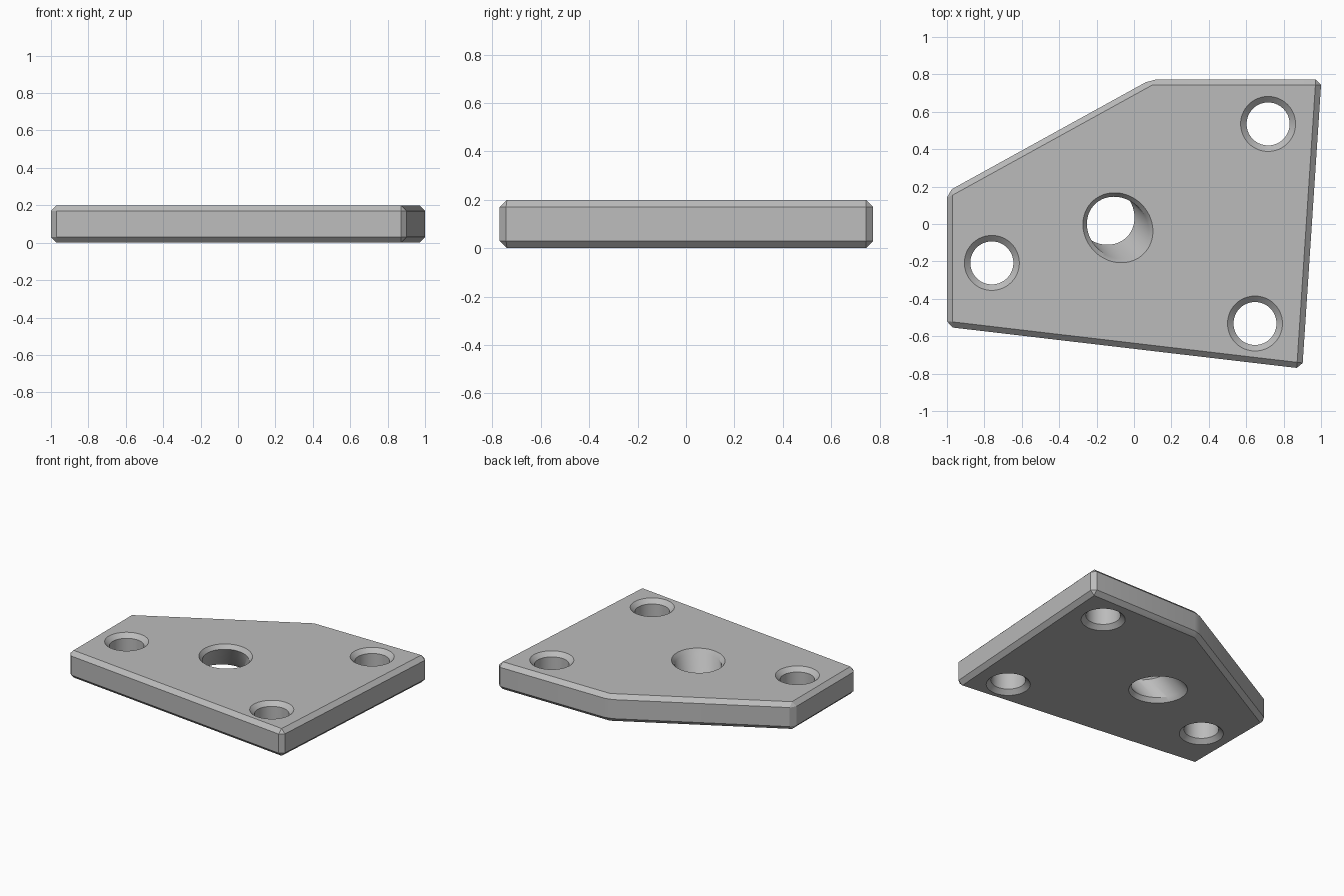
import bpy, bmesh, math
from mathutils import Vector

cube = bpy.data.objects.get("Cube")
if cube:
    bpy.data.objects.remove(cube, do_unlink=True)

THICK = 0.2
CHAMFER = 0.03
SIDES = 64

grey = bpy.data.materials.new("plain grey")
grey.use_nodes = True
colour = (0.5, 0.5, 0.5, 1)
grey.diffuse_color = colour
grey.node_tree.nodes["Principled BSDF"].inputs["Base Color"].default_value = colour


def make_object(name, bm):
    bmesh.ops.recalc_face_normals(bm, faces=bm.faces[:])
    mesh = bpy.data.meshes.new(name)
    bm.to_mesh(mesh)
    bm.free()
    mesh.materials.append(grey)
    obj = bpy.data.objects.new(name, mesh)
    bpy.context.collection.objects.link(obj)
    return obj


def hole_cutter(name, top, bottom, inner, outer, turn=0):
    """Lofted hole between two centres, flared at both ends; radii are (long, short)."""
    bm = bmesh.new()
    inner, outer = Vector(inner), Vector(outer)
    wide = outer * 2 - inner    # flare carried on past the surface
    levels = [(-CHAMFER, bottom, wide), (CHAMFER, bottom, inner),
              (THICK - CHAMFER, top, inner), (THICK + CHAMFER, top, wide)]
    rings = []
    for z, (cx, cy), (a, b) in levels:
        ring = []
        for i in range(SIDES):
            t = math.tau * i / SIDES
            u, v = a * math.cos(t), b * math.sin(t)
            x = cx + u * math.cos(turn) - v * math.sin(turn)
            y = cy + u * math.sin(turn) + v * math.cos(turn)
            ring.append(bm.verts.new((x, y, z)))
        rings.append(ring)
    for low, high in zip(rings, rings[1:]):
        for i in range(SIDES):
            j = (i + 1) % SIDES
            bm.faces.new((low[i], low[j], high[j], high[i]))
    bm.faces.new(rings[0][::-1])
    bm.faces.new(rings[-1])
    obj = make_object(name, bm)
    obj.hide_render = True
    return obj


# Plate: five-sided outline, extruded and chamfered on every edge
outline = [(-1, -0.55), (0.9, -0.773), (1.002, 0.773), (0.09, 0.773), (-1, 0.172)]
bm = bmesh.new()
base = bm.faces.new([bm.verts.new((x, y, 0)) for x, y in outline])
grown = bmesh.ops.extrude_face_region(bm, geom=[base])
bmesh.ops.translate(bm, vec=(0, 0, THICK),
                    verts=[v for v in grown["geom"] if isinstance(v, bmesh.types.BMVert)])
bmesh.ops.recalc_face_normals(bm, faces=bm.faces[:])
bmesh.ops.bevel(bm, geom=bm.edges[:], offset=CHAMFER, offset_type='OFFSET',
                segments=1, affect='EDGES', profile=0.5)
plate = make_object("mounting_plate", bm)

# Three straight countersunk holes and one slanted hole
cutters = [hole_cutter("bolt_hole_cutter", c, c, (0.115, 0.115), (0.147, 0.147))
           for c in [(0.717, 0.535), (-0.76, -0.208), (0.647, -0.532)]]
cutters.append(hole_cutter("slanted_hole_cutter", (-0.086, -0.02), (-0.163, 0.055),
                           (0.176, 0.155), (0.196, 0.178), -math.pi / 4))
for cutter in cutters:
    mod = plate.modifiers.new(cutter.name, 'BOOLEAN')
    mod.operation = 'DIFFERENCE'
    mod.solver = 'EXACT'
    mod.object = cutter

# Bake the cuts, drop the cutters, smooth the round walls
bpy.context.view_layer.update()
cut = bpy.data.meshes.new_from_object(plate.evaluated_get(bpy.context.evaluated_depsgraph_get()))
plate.modifiers.clear()
plate.data = cut
cut.materials.clear()
cut.materials.append(grey)
for face in cut.polygons:
    face.material_index = 0
for cutter in cutters:
    bpy.data.objects.remove(cutter, do_unlink=True)

bpy.ops.object.select_all(action='DESELECT')
plate.select_set(True)
bpy.context.view_layer.objects.active = plate
bpy.ops.object.shade_smooth_by_angle(angle=math.radians(25))
